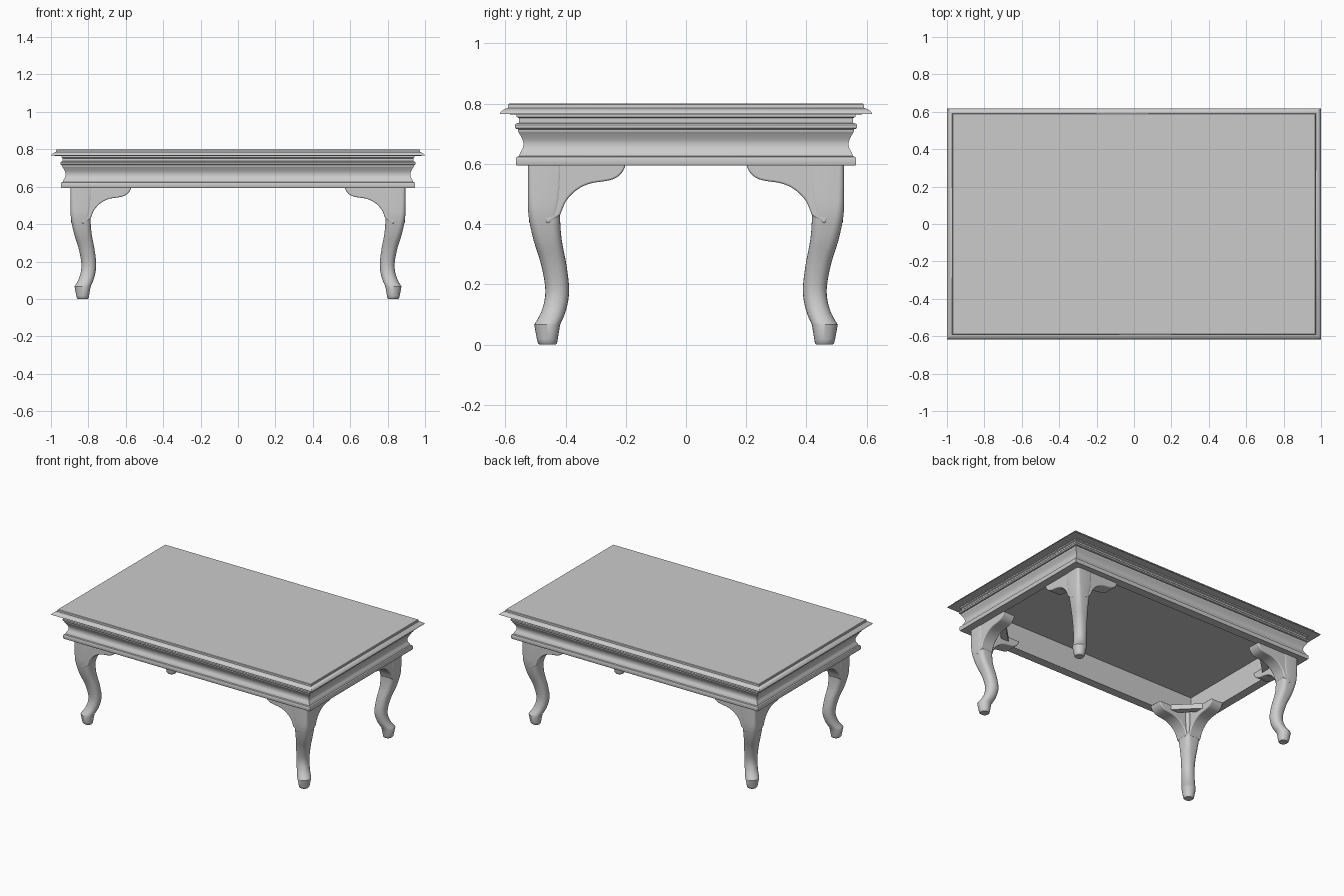
import bpy, bmesh, math
from mathutils import Vector

if "Cube" in bpy.data.objects:
    bpy.data.objects.remove(bpy.data.objects["Cube"])

HX, HY = 1.0, 0.618      # half size of the table top
CX, CY = 0.37, 0.0       # shift from local leg corner frame to the table


def finish(bm, name, angle=35, bevel=0.0):
    bmesh.ops.recalc_face_normals(bm, faces=bm.faces[:])
    me = bpy.data.meshes.new(name)
    bm.to_mesh(me)
    bm.free()
    ob = bpy.data.objects.new(name, me)
    bpy.context.collection.objects.link(ob)
    if bevel:
        m = ob.modifiers.new("round_edges", 'BEVEL')
        m.width, m.segments, m.limit_method = bevel, 4, 'ANGLE'
        m.angle_limit = math.radians(50)
    bpy.ops.object.select_all(action='DESELECT')
    ob.select_set(True)
    bpy.context.view_layer.objects.active = ob
    bpy.ops.object.shade_smooth_by_angle(angle=math.radians(angle))
    return ob


def loft(name, rings, angle=35, closed=False):
    bm = bmesh.new()
    loops = [[bm.verts.new(p) for p in r] for r in rings]
    pairs = list(zip(loops, loops[1:]))
    if closed:
        pairs.append((loops[-1], loops[0]))
    for a, b in pairs:
        n = len(a)
        for i in range(n):
            bm.faces.new((a[i], a[(i + 1) % n], b[(i + 1) % n], b[i]))
    if not closed:
        bm.faces.new(loops[0])
        bm.faces.new(loops[-1])
    return finish(bm, name, angle)


def spline(pts, steps=4):
    """Catmull-Rom curve through tuples of any length."""
    out = []
    for i in range(len(pts) - 1):
        p = [pts[max(i - 1, 0)], pts[i], pts[i + 1], pts[min(i + 2, len(pts) - 1)]]
        for k in range(steps):
            t = k / steps
            out.append(tuple(0.5 * (2 * b + (c - a) * t + (2 * a - 5 * b + 4 * c - d) * t * t
                       + (3 * b - a - 3 * c + d) * t ** 3) for a, b, c, d in zip(*p)))
    return out + [pts[-1]]


def rect(inset, z):
    x, y = HX - inset, HY - inset
    return [(x, y, z), (-x, y, z), (-x, -y, z), (x, -y, z)]


# Table top with a flared moulded edge
top = [(0.06, 0.764), (0.0, 0.766), (0.001, 0.770), (0.008, 0.777), (0.018, 0.783),
       (0.027, 0.786), (0.028, 0.797), (0.031, 0.80)]
loft("table_top", [rect(*p) for p in top])

# Hollow apron frame: fillets, upper bead, cove, lower bead
cove = spline([(0.060, 0.708), (0.068, 0.695), (0.077, 0.675), (0.077, 0.655), (0.068, 0.638), (0.064, 0.626)], 3)
apron = ([(0.056, 0.768), (0.056, 0.756), (0.063, 0.752), (0.063, 0.736), (0.054, 0.734),
          (0.051, 0.730), (0.051, 0.720), (0.054, 0.716), (0.060, 0.715)] + cove +
         [(0.056, 0.623), (0.053, 0.618), (0.053, 0.600), (0.056, 0.594),
          (0.115, 0.594), (0.115, 0.768)])
loft("apron", [rect(*p) for p in apron], closed=True)


def section(outer, inner, roundness, z, sx, sy):
    c, h = (outer + inner) / 2, (outer - inner) / 2
    r = h * roundness
    pts = []
    for q in range(4):
        for k in range(6):
            a = math.pi / 2 * (q + k / 5 * 0.98 + 0.01)
            mx = 1 if q in (0, 3) else -1
            my = 1 if q in (0, 1) else -1
            u = c + mx * (h - r) + r * math.cos(a)
            v = c + my * (h - r) + r * math.sin(a)
            pts.append((sx * (u + CX), sy * (v + CY), z))
    return pts


# Cabriole leg stations: outer, inner, roundness, height
leg = spline([(0.504, 0.418, 0.95, 0.066), (0.478, 0.398, 0.92, 0.115), (0.467, 0.388, 0.88, 0.18),
              (0.481, 0.397, 0.8, 0.265), (0.507, 0.413, 0.65, 0.35), (0.523, 0.418, 0.5, 0.43),
              (0.525, 0.412, 0.35, 0.50), (0.524, 0.41, 0.25, 0.62)])
foot = [(0.486, 0.432, 0.95, 0.0), (0.492, 0.428, 0.95, 0.006), (0.495, 0.426, 0.95, 0.018)]

# Scrolled knee wing outline in (along, height)
wing_low = spline([(0.202, 0.592), (0.212, 0.572), (0.232, 0.554), (0.262, 0.544), (0.318, 0.535),
                   (0.362, 0.514), (0.398, 0.477), (0.418, 0.43)], 4)
wing_outline = [(0.202, 0.60)] + wing_low + [(0.46, 0.40), (0.48, 0.43), (0.48, 0.60)]


def wing(name, sx, sy, along_x):
    bm = bmesh.new()
    rows = []
    for depth in (0.522, 0.43):
        row = []
        for u, z in wing_outline:
            a, b = (u, depth) if along_x else (depth, u)
            row.append(bm.verts.new((sx * (a + CX), sy * (b + CY), z)))
        rows.append(row)
    n = len(wing_outline)
    for i in range(n):
        j = (i + 1) % n
        bm.faces.new((rows[0][i], rows[0][j], rows[1][j], rows[1][i]))
    bm.faces.new(rows[0])
    bm.faces.new(rows[1])
    finish(bm, name, 40, bevel=0.014)


def brace(name, sx, sy):
    # Diagonal corner block tying the two wings together
    plan = [(0.27, 0.45), (0.45, 0.27), (0.47, 0.31), (0.31, 0.47)]
    loft(name, [[(sx * (u + CX), sy * (v + CY), z) for u, v in plan] for z in (0.565, 0.60)])


for sx, sy, where in ((1, -1, "front_right"), (-1, -1, "front_left"),
                      (1, 1, "back_right"), (-1, 1, "back_left")):
    loft(where + "_leg", [section(*s, sx, sy) for s in foot + leg], 40)
    wing(where + "_long_knee_wing", sx, sy, True)
    wing(where + "_short_knee_wing", sx, sy, False)
    brace(where + "_corner_brace", sx, sy)
